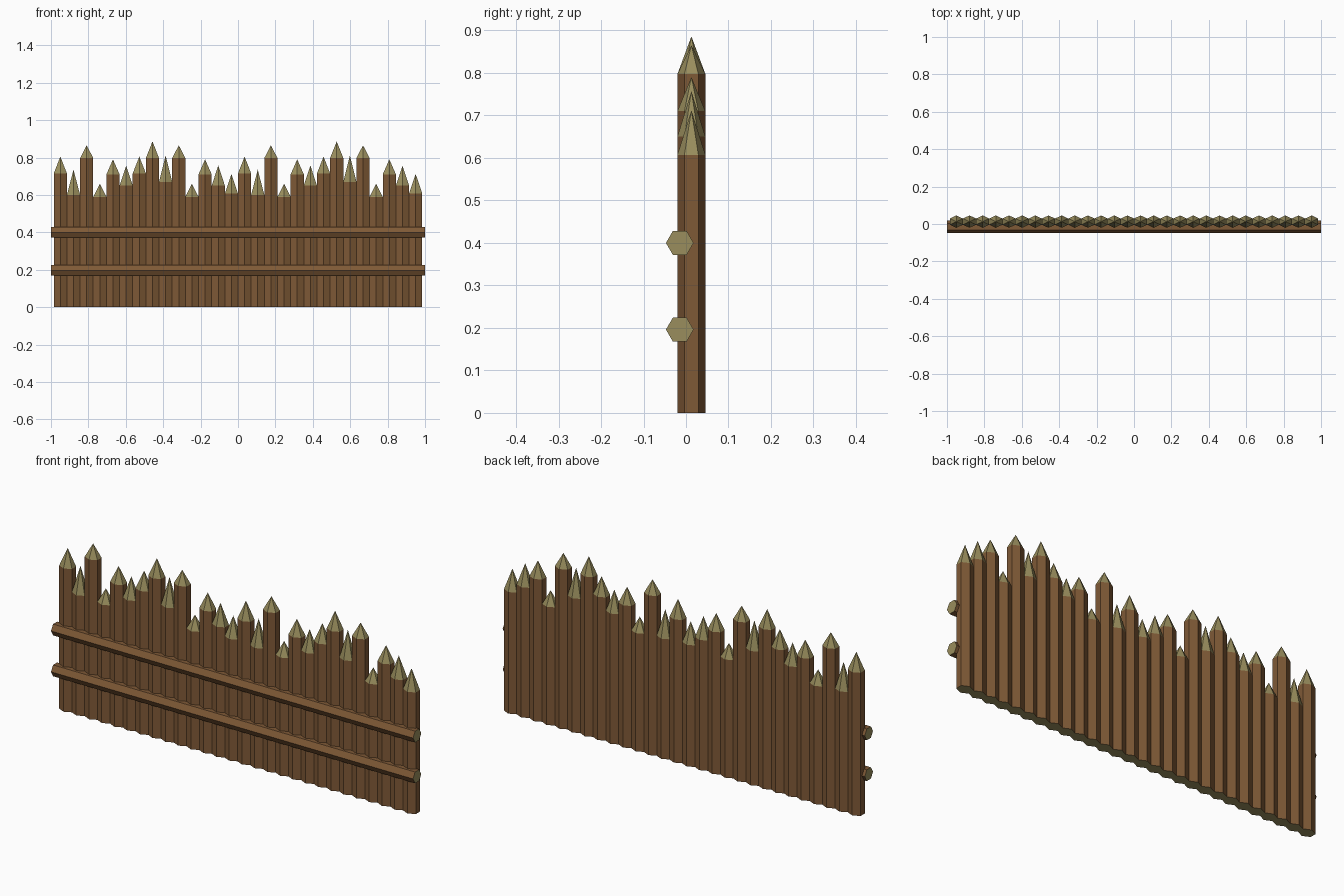
import bpy, bmesh
from math import sin, cos, pi
from mathutils import Matrix

if "Cube" in bpy.data.objects:
    bpy.data.objects.remove(bpy.data.objects["Cube"])


def material(name, rgb):
    m = bpy.data.materials.new(name)
    m.use_nodes = True
    m.diffuse_color = (*rgb, 1)
    m.node_tree.nodes["Principled BSDF"].inputs["Base Color"].default_value = (*rgb, 1)
    return m


bark = material("brown bark", (0.21, 0.10, 0.037))
cut_wood = material("pale cut wood", (0.32, 0.27, 0.11))


def log(name, length, rx, ry, matrix, tip=0):
    """Six-sided log along local z, optionally sharpened to a point."""
    bm = bmesh.new()
    def ring(z):
        return [bm.verts.new((rx * cos(pi / 6 + i * pi / 3),
                              ry * sin(pi / 6 + i * pi / 3), z)) for i in range(6)]
    low, high = ring(0), ring(length)
    bm.faces.new(low[::-1]).material_index = 1
    if tip:
        point = bm.verts.new((0, 0, length + tip))
    else:
        bm.faces.new(high).material_index = 1
    for i in range(6):
        j = (i + 1) % 6
        bm.faces.new((low[i], low[j], high[j], high[i]))
        if tip:
            bm.faces.new((high[i], high[j], point)).material_index = 1
    mesh = bpy.data.meshes.new(name)
    bm.to_mesh(mesh)
    bm.free()
    mesh.materials.append(bark)
    mesh.materials.append(cut_wood)
    ob = bpy.data.objects.new(name, mesh)
    ob.matrix_world = matrix
    bpy.context.collection.objects.link(ob)


# Sharpened posts: shoulder height and point height of each kind
kinds = {"A": (0.715, 0.805), "B": (0.60, 0.735), "C": (0.797, 0.865),
         "D": (0.59, 0.66), "E": (0.71, 0.79), "F": (0.65, 0.757),
         "G": (0.797, 0.886), "H": (0.67, 0.81), "I": (0.607, 0.712)}
order = "ABCDEFAGHCDEFI" * 2
step = 1.97 / len(order)
for n, kind in enumerate(order):
    shoulder, top = kinds[kind]
    x = (n - (len(order) - 1) / 2) * step
    log(f"post_{n + 1}", shoulder, step / 2 / cos(pi / 6), 0.033,
        Matrix.Translation((x, 0.0127, 0)), top - shoulder)

# Horizontal rails on the front
for name, z in (("lower_rail", 0.196), ("upper_rail", 0.4)):
    log(name, 2, 0.0325, 0.0325,
        Matrix.Translation((-1, -0.0147, z)) @ Matrix.Rotation(pi / 2, 4, "Y"))
